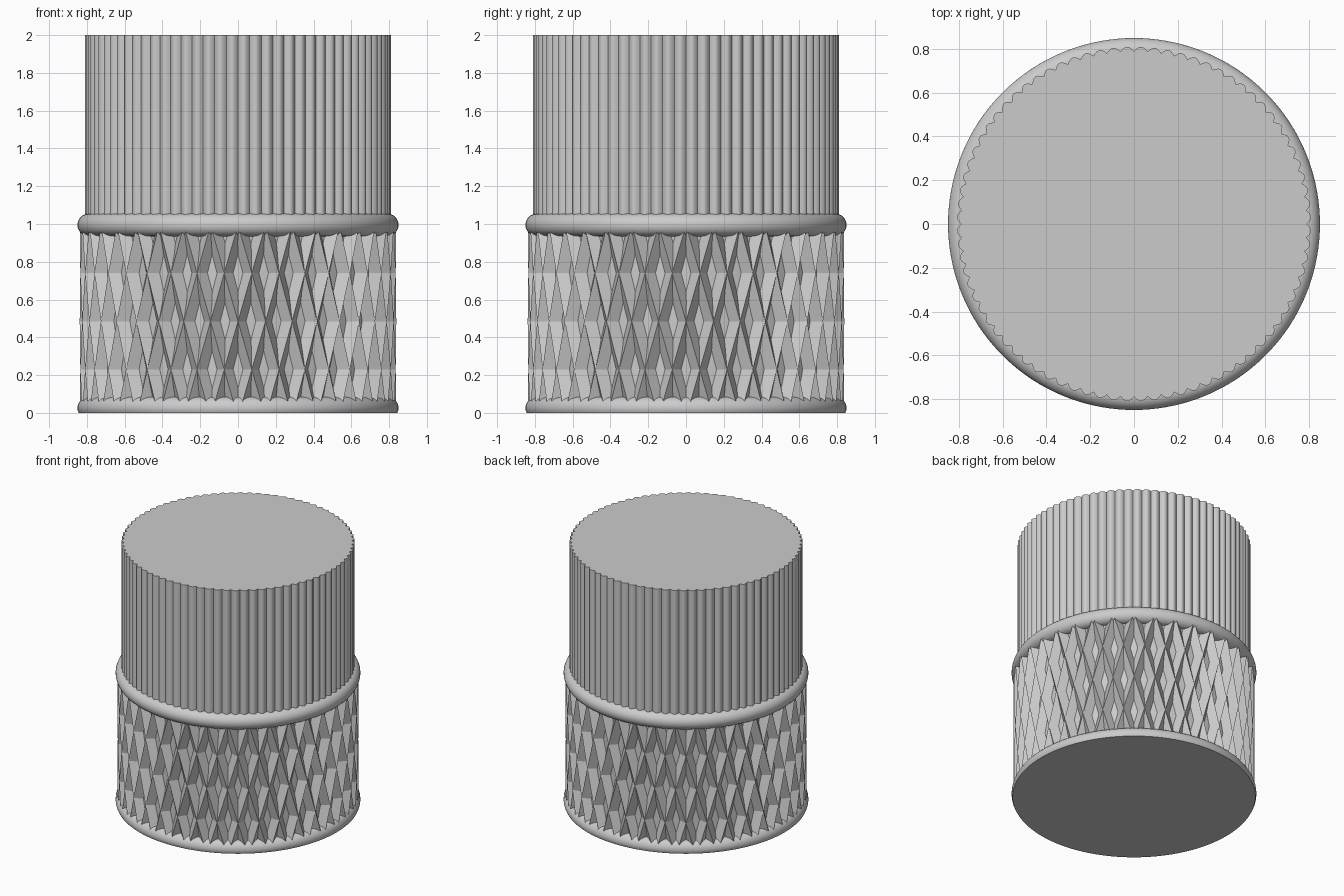
import bpy, bmesh
from math import sin, cos, pi, radians

if "Cube" in bpy.data.objects:
    bpy.data.objects.remove(bpy.data.objects["Cube"])

grey = bpy.data.materials.new("plain grey")
grey.diffuse_color = (0.6, 0.6, 0.6, 1)
grey.use_nodes = True
grey.node_tree.nodes["Principled BSDF"].inputs["Base Color"].default_value = grey.diffuse_color


def polar(r, a, z):
    return (r * cos(a), r * sin(a), z)


def finish(name, bm, smooth=None):
    bmesh.ops.recalc_face_normals(bm, faces=bm.faces)
    me = bpy.data.meshes.new(name)
    bm.to_mesh(me)
    bm.free()
    me.materials.append(grey)
    ob = bpy.data.objects.new(name, me)
    bpy.context.collection.objects.link(ob)
    if smooth:
        bpy.ops.object.select_all(action='DESELECT')
        ob.select_set(True)
        bpy.context.view_layer.objects.active = ob
        bpy.ops.object.shade_smooth_by_angle(angle=radians(smooth))
    return ob


def bridge(bm, a, b):
    n = len(a)
    for i in range(n):
        j = (i + 1) % n
        bm.faces.new((a[i], a[j], b[j], b[i]))


def lathe(name, profile, steps=144):
    """Turn an open (radius, z) profile and cap both ends."""
    bm = bmesh.new()
    loops = [[bm.verts.new(polar(r, 2 * pi * i / steps, z)) for i in range(steps)]
             for r, z in profile]
    for a, b in zip(loops, loops[1:]):
        bridge(bm, a, b)
    bm.faces.new(loops[0])
    bm.faces.new(loops[-1])
    return finish(name, bm, 35)


# Rounded collar and base ring share one tube section
RING, TUBE, COLLAR_Z, BASE_Z = 0.79, 0.06, 0.995, 0.025


def arc(z0, start, end, n):
    angles = [radians(start + (end - start) * i / n) for i in range(n + 1)]
    return [(RING + TUBE * cos(t), z0 + TUBE * sin(t)) for t in angles]


lathe("collar_ring", arc(COLLAR_Z, -90, 90, 16))
lathe("base_ring", [(0.843, 0.0)] + arc(BASE_Z, -10, 90, 10))
lathe("inner_core", [(0.785, 0.03), (0.785, 1.0)])

# Fluted upper body: a ring of convex ribs
RIBS, SEGS = 80, 6
bm = bmesh.new()
rings = []
for z in (1.0, 2.0):
    loop = []
    for i in range(RIBS * SEGS):
        t = 2 * (i % SEGS) / SEGS - 1
        r = 0.79 + 0.021 * cos(t * pi / 2)
        loop.append(bm.verts.new(polar(r, 2 * pi * i / (RIBS * SEGS), z)))
    rings.append(loop)
bridge(bm, *rings)
for loop in rings:
    bm.faces.new(loop)
finish("fluted_upper_body", bm, 35)

# Lattice: two mirrored sets of slanted bars with a sharp ridge
COLUMNS, ROW, LOW_Z = 36, 0.255, -0.025
HALF = radians(3.3)
for name, turn in (("lattice_bars_left", -1), ("lattice_bars_right", 1)):
    bm = bmesh.new()
    for k in range(COLUMNS):
        stations = []
        for s in (0.2, 1, 2, 3, 4):
            a = 2 * pi * (k + turn * s / 2) / COLUMNS + pi / 2
            z = LOW_Z + s * ROW
            stations.append([bm.verts.new(polar(r, a + d, z)) for r, d in
                             ((0.782, -HALF), (0.838, 0), (0.782, HALF))])
        for p, q in zip(stations, stations[1:]):
            bridge(bm, p, q)
        bm.faces.new(stations[0])
        bm.faces.new(stations[-1])
    finish(name, bm)
